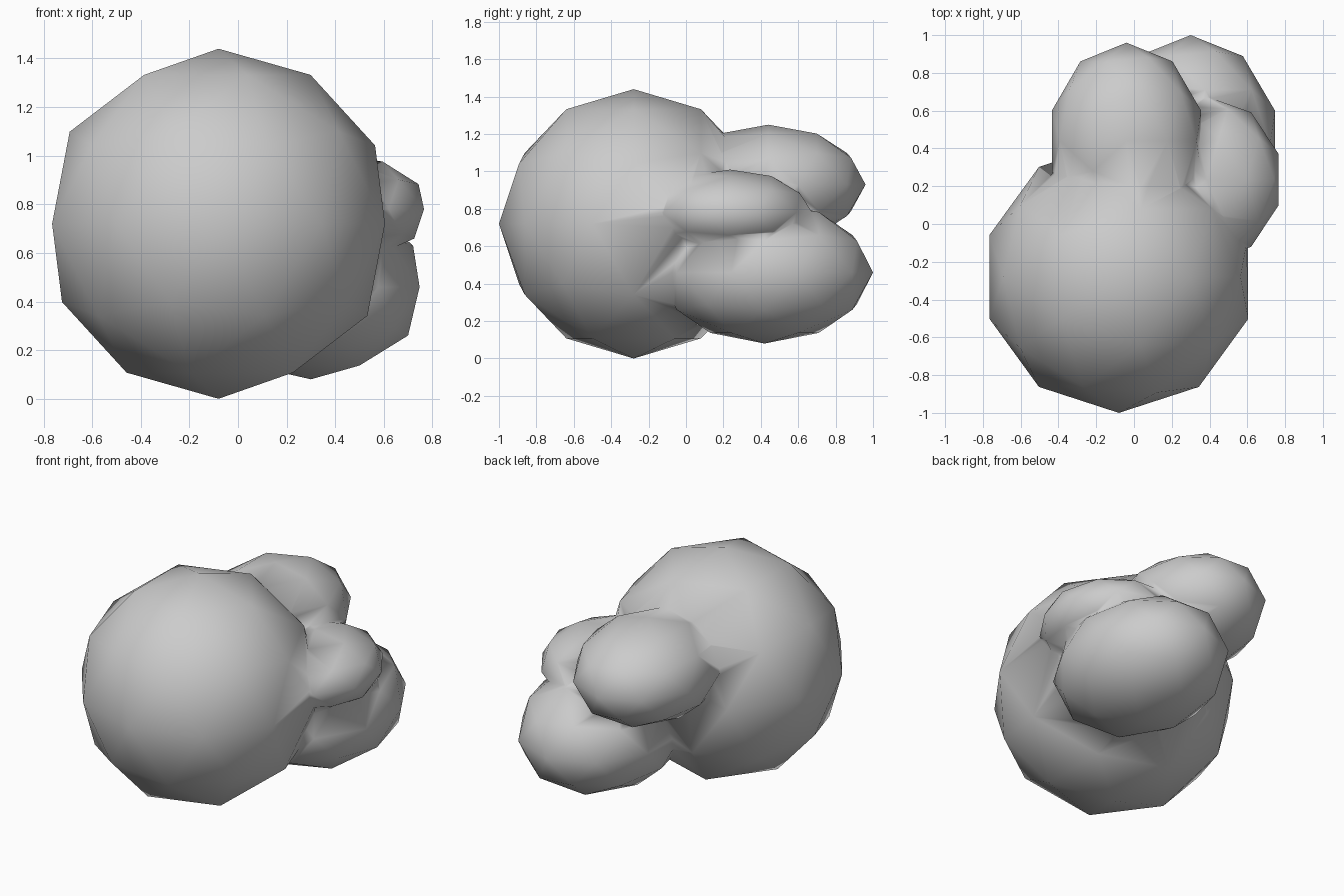
import bpy

if "Cube" in bpy.data.objects:
    bpy.data.objects.remove(bpy.data.objects["Cube"])


def blob(name, centre, radii):
    """Low-poly ball, stretched along the axes."""
    bpy.ops.mesh.primitive_ico_sphere_add(subdivisions=2, radius=1, location=centre)
    ob = bpy.context.object
    ob.name = name
    ob.scale = radii
    bpy.ops.object.transform_apply(location=True, rotation=False, scale=True)
    return ob


# Large round body
body = blob("blob_cluster", (-0.08, -0.28, 0.72), (0.72, 0.72, 0.72))

# Three smaller lobes at the back and right
lobes = [
    blob("upper_lobe", (-0.04, 0.44, 0.93), (0.415, 0.52, 0.32)),
    blob("lower_lobe", (0.30, 0.42, 0.46), (0.47, 0.58, 0.38)),
    blob("side_lobe", (0.385, 0.235, 0.78), (0.40, 0.44, 0.23)),
]

# Merge into one skin
bpy.context.view_layer.objects.active = body
for lobe in lobes:
    mod = body.modifiers.new("union", "BOOLEAN")
    mod.operation = "UNION"
    mod.solver = "EXACT"
    mod.object = lobe
    bpy.ops.object.modifier_apply(modifier=mod.name)
    bpy.data.objects.remove(lobe, do_unlink=True)

# Smooth shading across the joins
for poly in body.data.polygons:
    poly.use_smooth = True
